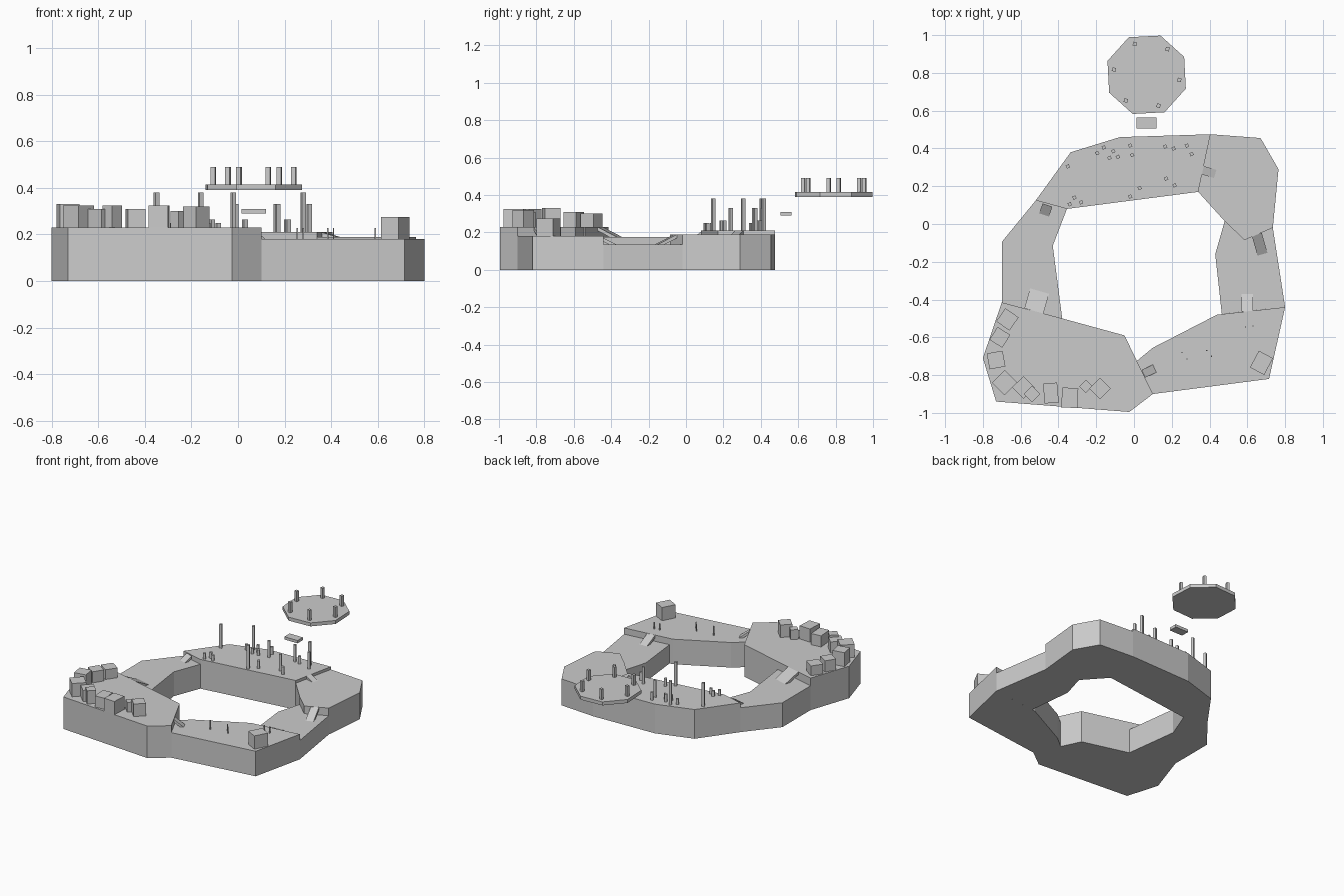
import bpy, bmesh, math
from mathutils import Vector

cube = bpy.data.objects.get("Cube")
if cube:
    bpy.data.objects.remove(cube, do_unlink=True)

grey = bpy.data.materials.new("plain_grey")
grey.use_nodes = True
tone = (0.6, 0.6, 0.6, 1)
grey.diffuse_color = tone
grey.node_tree.nodes["Principled BSDF"].inputs["Base Color"].default_value = tone


def finish(name, bm):
    bmesh.ops.recalc_face_normals(bm, faces=bm.faces)
    mesh = bpy.data.meshes.new(name)
    bm.to_mesh(mesh)
    bm.free()
    mesh.materials.append(grey)
    obj = bpy.data.objects.new(name, mesh)
    bpy.context.collection.objects.link(obj)
    return obj


def solid(name, corners, depth):
    """Close a polygon into a solid by extruding it along z."""
    bm = bmesh.new()
    face = bm.faces.new([bm.verts.new(c) for c in corners])
    new = bmesh.ops.extrude_face_region(bm, geom=[face])["geom"]
    verts = [v for v in new if isinstance(v, bmesh.types.BMVert)]
    bmesh.ops.translate(bm, verts=verts, vec=(0, 0, depth))
    return finish(name, bm)


def platform(name, outline, height):
    return solid(name, [(x, y, 0) for x, y in outline], height)


def block(name, x, y, base, top, wide, deep, turn=0):
    c, s = math.cos(math.radians(turn)), math.sin(math.radians(turn))
    corners = []
    for i, j in ((-1, -1), (1, -1), (1, 1), (-1, 1)):
        u, v = i * wide / 2, j * deep / 2
        corners.append((x + u * c - v * s, y + u * s + v * c, base))
    return solid(name, corners, top - base)


def ramp(name, start, end, width):
    a, b = Vector(start), Vector(end)
    side = Vector((a.y - b.y, b.x - a.x, 0)).normalized() * width / 2
    return solid(name, [a - side, b - side, b + side, a + side], -0.02)


# Heights of the ground levels
FRONT_LEFT, FRONT_RIGHT, BACK, BACK_RIGHT, LEFT, RIGHT = 0.23, 0.18, 0.21, 0.19, 0.175, 0.135

# Corners shared by neighbouring platforms
front_out, front_in = (0.10, -0.90), (0.015, -0.725)
west_out, west_in = (-0.70, -0.415), (-0.38, -0.50)
north_west_out, north_west_in = (-0.52, 0.125), (-0.355, 0.08)
north_out, north_in = (0.405, 0.475), (0.34, 0.17)
east_out, east_mid, east_in = (0.735, -0.02), (0.585, -0.085), (0.48, 0.015)
south_east = (0.80, -0.44)

# Ring of platforms
platform("crate_platform", [west_out, (-0.80, -0.71), (-0.73, -0.94), (-0.025, -0.995),
         front_out, front_in, (-0.05, -0.59), west_in], FRONT_LEFT)
platform("front_platform", [front_out, (0.715, -0.82), south_east, (0.44, -0.48),
         (0.10, -0.655), front_in], FRONT_RIGHT)
platform("low_east_path", [south_east, east_out, east_mid, east_in, (0.43, -0.16),
         (0.465, -0.477)], RIGHT)
platform("back_corner_platform", [east_out, (0.765, 0.29), (0.67, 0.455), north_out,
         north_in, east_in, east_mid], BACK_RIGHT)
platform("pillar_platform", [north_out, (-0.075, 0.46), (-0.335, 0.38), north_west_out,
         north_west_in, north_in], BACK)
platform("low_west_path", [north_west_out, (-0.70, -0.095), west_out, west_in,
         (-0.43, -0.115), north_west_in], LEFT)

# Ramps between levels
ramp("front_ramp", (0.05, -0.793, FRONT_LEFT), (0.109, -0.765, FRONT_RIGHT), 0.045)
ramp("west_ramp", (-0.53, -0.46, FRONT_LEFT), (-0.50, -0.355, LEFT), 0.105)
ramp("north_west_ramp", (-0.458, 0.10, BACK), (-0.476, 0.048, LEFT), 0.055)
ramp("north_ramp", (0.363, 0.285, BACK), (0.43, 0.265, BACK_RIGHT), 0.045)
ramp("east_ramp", (0.65, -0.055, BACK_RIGHT), (0.68, -0.16, RIGHT), 0.055)
ramp("south_east_ramp", (0.60, -0.463, FRONT_RIGHT), (0.60, -0.37, RIGHT), 0.06)

# Crates along the outer edge: x, y, top, width, depth, turn
crates = [
    (-.67, -.505, .30, .085, .085, -35), (-.71, -.60, .31, .08, .08, -32),
    (-.73, -.72, .33, .085, .085, 10), (-.685, -.84, .325, .095, .095, 45),
    (-.585, -.865, .31, .085, .085, 45), (-.54, -.90, .325, .06, .06, 45),
    (-.44, -.895, .31, .075, .105, 5), (-.34, -.92, .325, .085, .105, -3),
    (-.255, -.86, .30, .05, .05, 45), (-.18, -.87, .32, .08, .08, 45)]
for x, y, top, wide, deep, turn in crates:
    block("crate", x, y, FRONT_LEFT, top, wide, deep, turn)
block("lone_crate", 0.675, -0.735, FRONT_RIGHT, 0.275, 0.085, 0.1, -28)

# Broken pillars, grouped by the height of their tops
pillars = {
    0.38: [(-.35, .305), (-.16, .405), (-.02, .145), (.28, .415)],
    0.33: [(.305, .37), (-.01, .365), (.17, .24), (.165, .41)],
    0.265: [(-.11, .385), (-.02, .415), (.03, .19), (.21, .40), (.215, .205)],
    0.25: [(-.195, .375), (-.13, .35), (-.085, .355), (-.315, .14), (-.28, .115), (-.34, .105)],
}
for top, spots in pillars.items():
    for x, y in spots:
        block("pillar", x, y, BACK, top, 0.018, 0.018, 25)

# Thin stakes on the front platform
for x, y in [(.255, -.68), (.28, -.715), (.385, -.67), (.41, -.70), (.59, -.545), (.63, -.54)]:
    block("stake", x, y, FRONT_RIGHT, 0.228, 0.006, 0.006)

# Floating octagonal island with its pillars and stepping stone
cx, cy = 0.067, 0.79
angles = [math.radians(25.5 + 45 * i) for i in range(8)]
solid("floating_island", [(cx + 0.22 * math.cos(a), cy + 0.22 * math.sin(a), 0.39)
      for a in angles], 0.025)
for i in range(6):
    a = math.radians(-9 + 60 * i)
    block("island_pillar", cx + 0.175 * math.cos(a), cy + 0.175 * math.sin(a),
          0.415, 0.49, 0.02, 0.02, -15)
block("stepping_stone", 0.067, 0.535, 0.29, 0.31, 0.105, 0.06)
